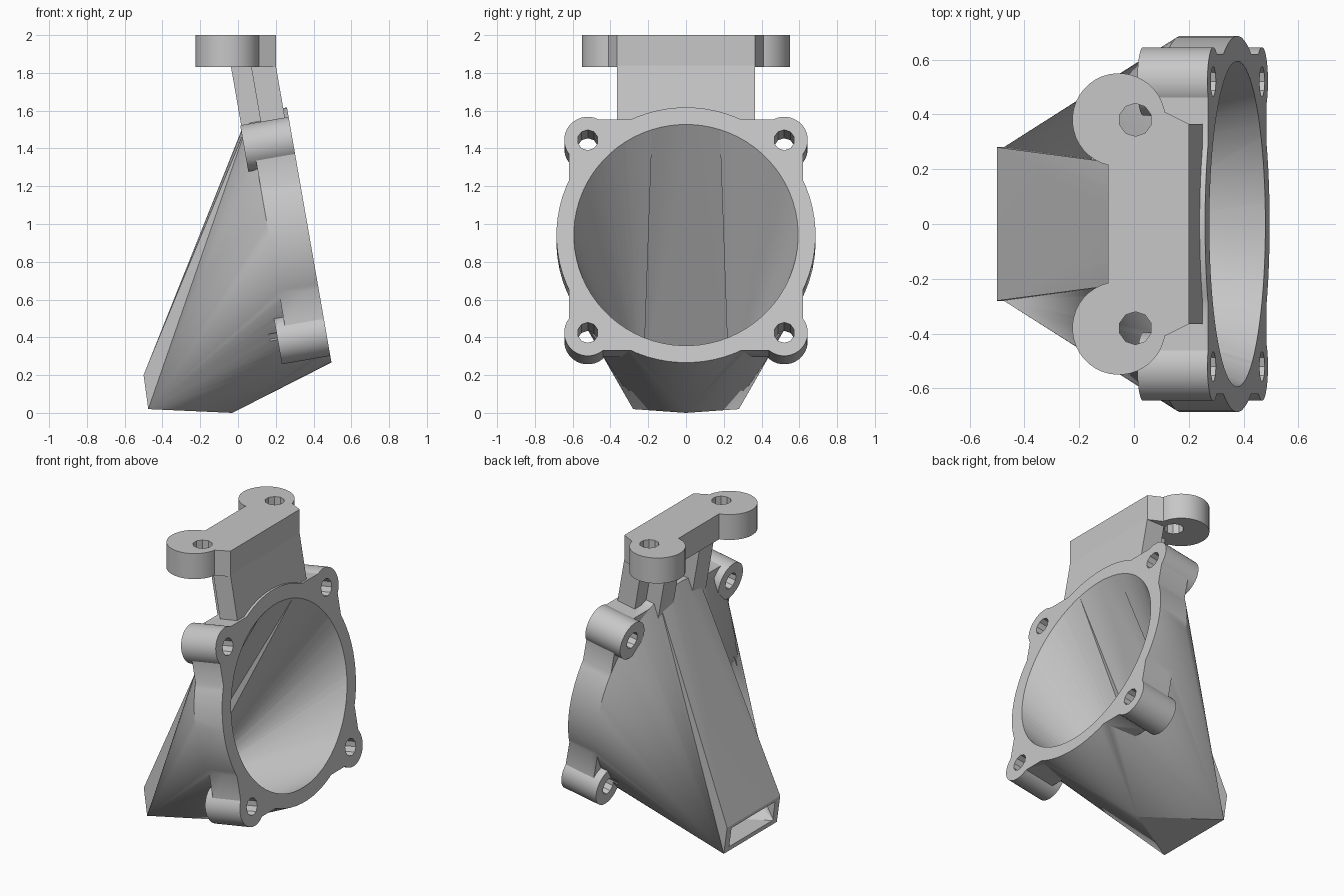
import bpy, bmesh, math
from mathutils import Vector

if "Cube" in bpy.data.objects:
    bpy.data.objects.remove(bpy.data.objects["Cube"], do_unlink=True)

COLOUR = (0.57, 0.57, 0.57, 1)
grey = bpy.data.materials.new("plain grey")
grey.use_nodes = True
grey.diffuse_color = COLOUR
grey.node_tree.nodes["Principled BSDF"].inputs["Base Color"].default_value = COLOUR

# Tilted frame of the flange: side, up along the face, outward normal
TILT = math.radians(9.9)
CENTRE = Vector((0.377, 0, 0.942))
SIDE = Vector((0, 1, 0))
UP = Vector((-math.sin(TILT), 0, math.cos(TILT)))
OUT = Vector((math.cos(TILT), 0, math.sin(TILT)))


def tilted(u, v, depth):
    return CENTRE + SIDE * u + UP * v - OUT * depth


def world(x, y, z):
    return Vector((x, y, z))


def hull(name, points):
    """Convex solid around a set of points."""
    bm = bmesh.new()
    for p in points:
        bm.verts.new(p)
    bmesh.ops.convex_hull(bm, input=bm.verts)
    loose = [v for v in bm.verts if not v.link_faces]
    bmesh.ops.delete(bm, geom=loose, context='VERTS')
    bmesh.ops.recalc_face_normals(bm, faces=bm.faces)
    mesh = bpy.data.meshes.new(name)
    bm.to_mesh(mesh)
    bm.free()
    mesh.materials.append(grey)
    ob = bpy.data.objects.new(name, mesh)
    bpy.context.collection.objects.link(ob)
    return ob


def circle(cx, cy, r, n):
    return [(cx + r * math.cos(2 * math.pi * (i + 0.5) / n),
             cy + r * math.sin(2 * math.pi * (i + 0.5) / n)) for i in range(n)]


def prism(name, outline, place, a, b):
    """Convex outline swept between two heights of a frame."""
    return hull(name, [place(x, y, h) for x, y in outline for h in (a, b)])


def combine(base, other, operation):
    other.hide_render = True
    mod = base.modifiers.new("combine", 'BOOLEAN')
    mod.operation = operation
    mod.solver = 'MANIFOLD'
    mod.object = other
    bpy.context.view_layer.objects.active = base
    bpy.ops.object.modifier_apply(modifier=mod.name)
    bpy.data.objects.remove(other, do_unlink=True)


def funnel(name, radius, depths, half, top, low, heel):
    """Round mouth fanned to the outlet's lower corners, plus a crest to its upper ones."""
    rim = circle(0, 0, radius, 72)
    crest_rim = [p for p in rim if p[1] > radius * math.sin(math.radians(70))]
    uppers = [world(top[0], s * half, top[1]) for s in (-1, 1)]
    lowers = [world(low[0], s * half, low[1]) for s in (-1, 1)]
    body = hull(name, [tilted(u, v, d) for u, v in rim for d in depths] + lowers + [heel])
    crest = hull("crest", [tilted(u, v, depths[-1]) for u, v in crest_rim] + uppers + lowers + [heel])
    combine(body, crest, 'UNION')
    return body


def smooth(ob):
    bpy.ops.object.select_all(action='DESELECT')
    ob.select_set(True)
    bpy.context.view_layer.objects.active = ob
    bpy.ops.object.shade_smooth_by_angle(angle=math.radians(28))


# Funnel with its thick round rim
R, THICK = 0.686, 0.21
duct = funnel("duct", R, (0, THICK), 0.28, (-0.5, 0.2), (-0.475, 0.02), world(-0.03, 0, 0))

# Square flange with trimmed corners
h, c = 0.62, 0.52
square = [(sx * a, sy * b) for a, b in ((h, c), (c, h)) for sx in (-1, 1) for sy in (-1, 1)]
combine(duct, prism("flange", square, tilted, 0, THICK), 'UNION')

# Corner screw bosses
corners = [(s * c, v) for s in (-1, 1) for v in (0.51, -0.525)]
for u, v in corners:
    combine(duct, prism("boss", circle(u, v, 0.125, 32), tilted, 0, 0.26), 'UNION')

# Neck slab rising from the flange, with two ribs behind it
slab = [tilted(s * 0.365, v, d) for s in (-1, 1) for d in (0.02, 0.15) for v in (0.6, 0.96)]
combine(duct, hull("neck", slab), 'UNION')
for s in (-1, 1):
    rib = [tilted(s * u, v, d) for u in (0.1, 0.25) for d in (0.1, 0.255) for v in (0.55, 0.95)]
    combine(duct, hull("neck_rib", rib), 'UNION')

# Hollow interior and screw holes
cavity = funnel("cavity", 0.594, (-0.002, 0), 0.23, (-0.505, 0.165), (-0.485, 0.05),
                world(-0.05, 0, 0.05))
combine(duct, cavity, 'DIFFERENCE')
for u, v in corners:
    combine(duct, prism("screw_hole", circle(u, v, 0.055, 10), tilted, -0.05, 0.3), 'DIFFERENCE')
smooth(duct)

# Horizontal mounting plate with two round ears
BOTTOM, TOP = 1.83, 2.0
plate_outline = [(x, s * y) for s in (-1, 1) for x, y in ((0.2, 0.365), (0.11, 0.41), (-0.095, 0.212))]
plate = prism("mounting_plate", plate_outline, world, BOTTOM, TOP)
for s in (-1, 1):
    combine(plate, prism("ear", circle(-0.055, s * 0.38, 0.17, 40), world, BOTTOM, TOP), 'UNION')
for s in (-1, 1):
    for part in (plate, duct):
        hole = prism("ear_hole", circle(0.005, s * 0.38, 0.06, 10), world, 1.8, 2.1)
        combine(part, hole, 'DIFFERENCE')
smooth(plate)
